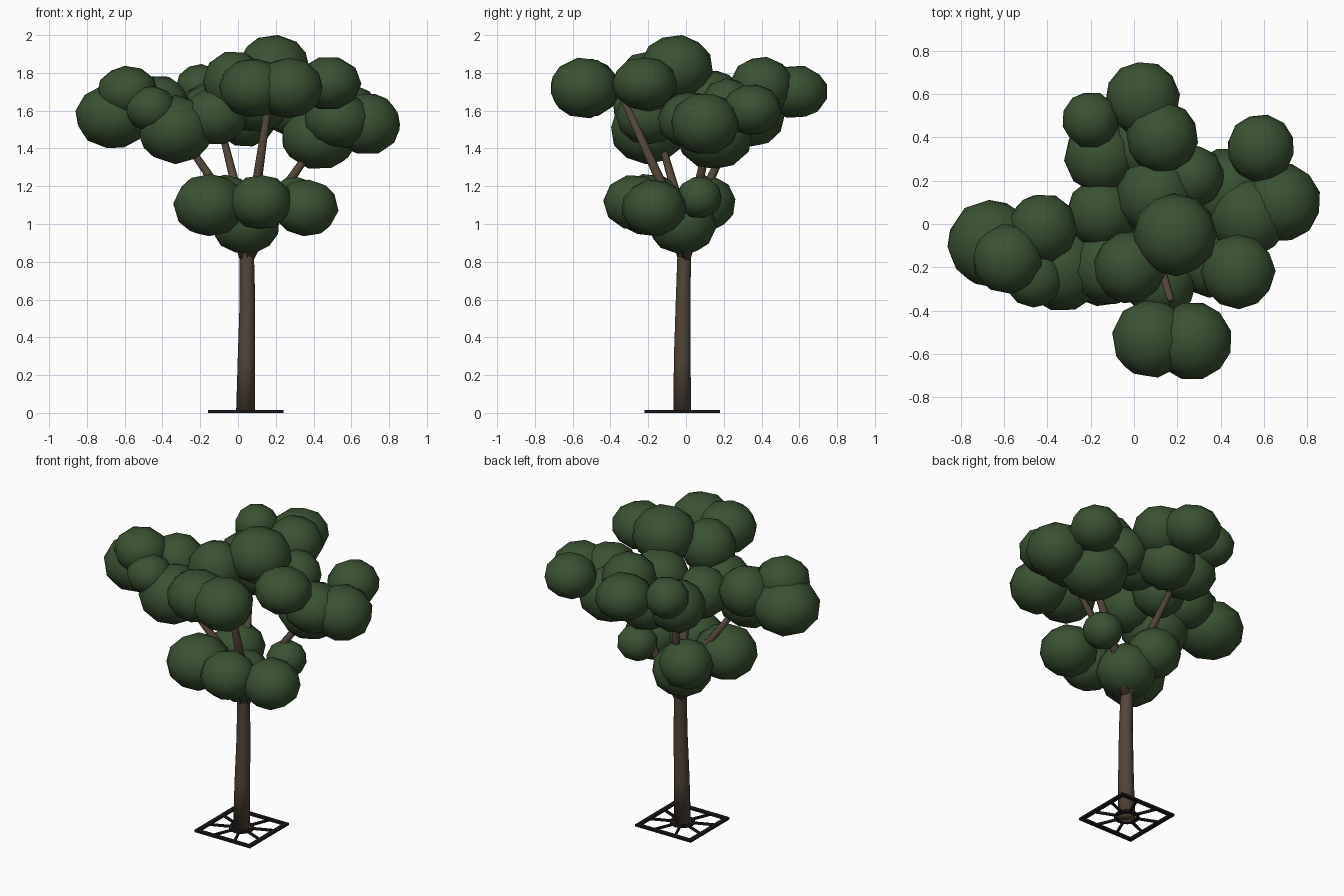
import bpy
import bmesh
import random
from math import cos, sin, pi
from mathutils import Euler, Matrix, Vector

random.seed(4)
if "Cube" in bpy.data.objects:
    bpy.data.objects.remove(bpy.data.objects["Cube"], do_unlink=True)


def make_material(name, rgb):
    material = bpy.data.materials.new(name)
    material.use_nodes = True
    material.diffuse_color = (*rgb, 1)
    shader = material.node_tree.nodes["Principled BSDF"]
    shader.inputs["Base Color"].default_value = (*rgb, 1)
    shader.inputs["Roughness"].default_value = 0.9
    return material


leaf_green = make_material("leaf green", (0.042, 0.084, 0.032))
bark_brown = make_material("bark brown", (0.085, 0.060, 0.040))
iron_black = make_material("iron black", (0.010, 0.010, 0.011))


def add_object(name, bm, material, smooth=False):
    mesh = bpy.data.meshes.new(name)
    bm.to_mesh(mesh)
    bm.free()
    mesh.materials.append(material)
    for face in mesh.polygons:
        face.use_smooth = smooth
    obj = bpy.data.objects.new(name, mesh)
    bpy.context.collection.objects.link(obj)
    return obj


def foliage(name, blobs):
    """Cluster of rounded leaf masses: x, y, z, horizontal radius, vertical radius."""
    bm = bmesh.new()
    for x, y, z, wide, tall in blobs:
        turn = Euler([random.uniform(0, pi) for axis in range(3)]).to_matrix().to_4x4()
        size = Matrix.Diagonal((wide, wide, tall, 1))
        place = Matrix.Translation((x, y, z)) @ size @ turn
        bmesh.ops.create_icosphere(bm, subdivisions=2, radius=1.02, matrix=place)
    return add_object(name, bm, leaf_green, smooth=True)


def limb(name, path, sides=10):
    """Tapered tube through points of x, y, z, radius."""
    bm = bmesh.new()
    rings = []
    for i, (x, y, z, radius) in enumerate(path):
        before = Vector(path[max(i - 1, 0)][:3])
        after = Vector(path[min(i + 1, len(path) - 1)][:3])
        tilt = Vector((0, 0, 1)).rotation_difference(after - before)
        rings.append([
            bm.verts.new(Vector((x, y, z)) + tilt @ Vector((radius * cos(a), radius * sin(a), 0)))
            for a in (2 * pi * k / sides for k in range(sides))])
    for low, high in zip(rings, rings[1:]):
        for k in range(sides):
            n = (k + 1) % sides
            bm.faces.new((low[k], low[n], high[n], high[k]))
    bm.faces.new(reversed(rings[0]))
    bm.faces.new(rings[-1])
    return add_object(name, bm, bark_brown, smooth=True)


# Trunk and the branches that fork out of its top
limb("trunk", [(0.04, -0.02, 0, 0.05), (0.045, -0.02, 0.3, 0.046),
               (0.05, -0.015, 0.6, 0.041), (0.047, -0.01, 0.82, 0.038),
               (0.045, -0.01, 0.95, 0.045)])
fork = (0.045, -0.01, 0.8, 0.03)
branches = {
    "left_branch": [(-0.08, -0.05, 1.15, 0.025), (-0.32, -0.15, 1.5, 0.016)],
    "right_branch": [(0.24, 0.06, 1.18, 0.025), (0.46, 0.13, 1.5, 0.016)],
    "front_branch": [(0.09, -0.10, 1.15, 0.027), (0.17, -0.35, 1.7, 0.016)],
    "back_branch": [(0, 0.09, 1.15, 0.025), (-0.1, 0.27, 1.55, 0.016)],
}
for name, bends in branches.items():
    limb(name, [fork] + bends, sides=8)

# Foliage clusters
foliage("lower_foliage", [
    (0.04, -0.02, 1.0, 0.18, 0.16), (0.12, -0.27, 1.115, 0.165, 0.145),
    (0.36, -0.17, 1.085, 0.17, 0.15), (0.3, 0.07, 1.14, 0.12, 0.11),
    (-0.15, -0.19, 1.1, 0.19, 0.165), (-0.07, 0.1, 1.11, 0.16, 0.15)])
foliage("front_foliage", [
    (0.27, -0.54, 1.72, 0.18, 0.16), (0.08, -0.53, 1.72, 0.18, 0.155)])
foliage("crown_foliage", [
    (0.19, -0.05, 1.83, 0.19, 0.17), (0.48, -0.22, 1.745, 0.17, 0.14),
    (-0.02, -0.2, 1.75, 0.165, 0.165), (0.1, 0.13, 1.65, 0.18, 0.165),
    (-0.15, 0.05, 1.58, 0.16, 0.16), (-0.12, -0.2, 1.57, 0.17, 0.15),
    (0.27, 0.22, 1.62, 0.145, 0.15)])
foliage("left_foliage", [
    (-0.66, -0.09, 1.57, 0.2, 0.17), (-0.585, -0.16, 1.7, 0.16, 0.135),
    (-0.46, -0.25, 1.61, 0.135, 0.12), (-0.33, -0.2, 1.5, 0.2, 0.18),
    (-0.42, -0.02, 1.63, 0.16, 0.155)])
foliage("right_foliage", [
    (0.585, 0.35, 1.605, 0.155, 0.135), (0.68, 0.1, 1.53, 0.18, 0.165),
    (0.53, 0.03, 1.55, 0.18, 0.15), (0.43, 0.15, 1.46, 0.2, 0.17)])
foliage("back_foliage", [
    (0.04, 0.58, 1.7, 0.17, 0.14), (-0.2, 0.48, 1.72, 0.13, 0.125),
    (0.13, 0.4, 1.73, 0.165, 0.155), (-0.15, 0.31, 1.59, 0.17, 0.16),
    (0.04, 0.35, 1.57, 0.17, 0.16)])

# Tree grate: square frame, collar ring and spokes
thick = 0.014
centre = Matrix.Translation((0.04, -0.02, thick / 2))


def bar(bm, start, end, width, angle):
    """Flat bar running outwards along the given angle."""
    shape = (Matrix.Translation(((start + end) / 2, 0, 0))
             @ Matrix.Diagonal((end - start, width, thick, 1)))
    bmesh.ops.create_cube(bm, size=1, matrix=centre @ Matrix.Rotation(angle, 4, "Z") @ shape)


frame = bmesh.new()
for side in range(4):
    bar(frame, 0.175, 0.2, 0.4, side * pi / 2)
add_object("grate_frame", frame, iron_black)

spokes = bmesh.new()
for k in range(8):
    bar(spokes, 0.07, 0.19, 0.012, (k + 0.5) * pi / 4)
add_object("grate_spokes", spokes, iron_black)

collar = bmesh.new()
loops = []
for radius, z in ((0.055, -1), (0.075, -1), (0.075, 1), (0.055, 1)):
    loops.append([collar.verts.new(centre @ Vector(
        (radius * cos(k * pi / 8), radius * sin(k * pi / 8), z * thick / 2)))
        for k in range(16)])
for i in range(4):
    inner, outer = loops[i], loops[(i + 1) % 4]
    for k in range(16):
        n = (k + 1) % 16
        collar.faces.new((inner[k], inner[n], outer[n], outer[k]))
bmesh.ops.recalc_face_normals(collar, faces=collar.faces)
add_object("grate_collar", collar, iron_black)
